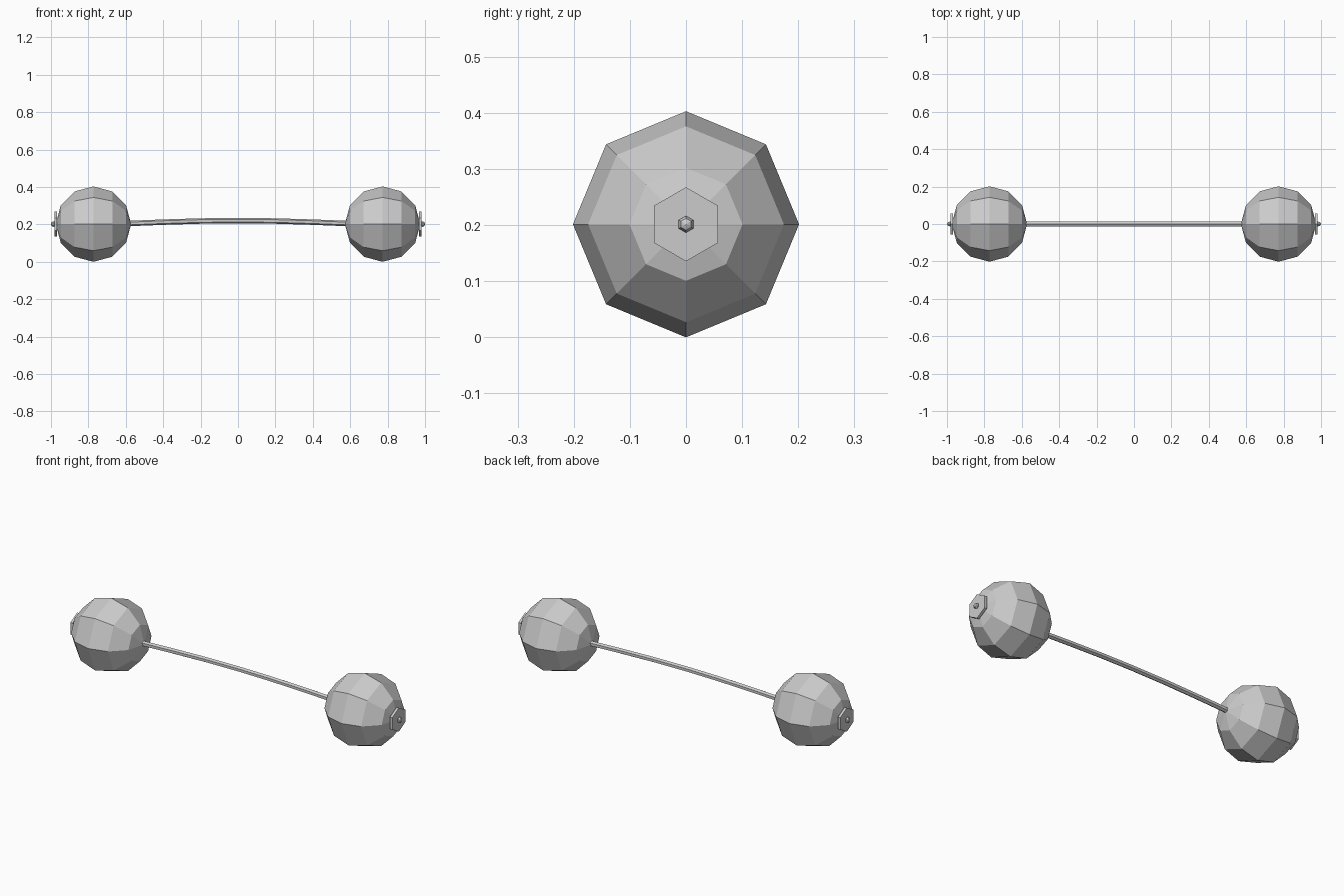
import bpy, bmesh
from math import sin, cos, pi

if "Cube" in bpy.data.objects:
    bpy.data.objects.remove(bpy.data.objects["Cube"])

CZ = 0.2015  # height of the weight axis


def lathe_x(name, rings, sides):
    """Loft rings (x, centre z, radius) along x; radius 0 makes a pole."""
    bm = bmesh.new()
    loops = []
    for x, z, r in rings:
        if r == 0:
            loops.append([bm.verts.new((x, 0, z))])
        else:
            loops.append([bm.verts.new((x, r * sin(2 * pi * i / sides),
                                        z + r * cos(2 * pi * i / sides)))
                          for i in range(sides)])
    for a, b in zip(loops, loops[1:]):
        for i in range(sides):
            j = (i + 1) % sides
            if len(a) == 1:
                bm.faces.new((a[0], b[i], b[j]))
            elif len(b) == 1:
                bm.faces.new((a[i], b[0], a[j]))
            else:
                bm.faces.new((a[i], b[i], b[j], a[j]))
    for end in (loops[0], loops[-1]):
        if len(end) > 1:
            bm.faces.new(end)
    bmesh.ops.recalc_face_normals(bm, faces=bm.faces)
    me = bpy.data.meshes.new(name)
    bm.to_mesh(me)
    bm.free()
    ob = bpy.data.objects.new(name, me)
    bpy.context.collection.objects.link(ob)
    return ob


def ball(cx, radius, rings):
    """Ring list for a sphere with its poles on the x axis."""
    return [(cx - radius * cos(pi * k / rings), CZ,
             0 if k in (0, rings) else radius * sin(pi * k / rings))
            for k in range(rings + 1)]


# slightly bowed hexagonal bar
bar_path = [(-0.97, 0.202), (-0.6, 0.204), (-0.4, 0.212), (-0.2, 0.218), (0, 0.220),
            (0.2, 0.218), (0.4, 0.212), (0.6, 0.204), (0.97, 0.202)]
lathe_x("bar", [(x, z, 0.0145) for x, z in bar_path], 6)

for side, s in (("left", -1), ("right", 1)):
    # faceted round weight
    lathe_x(side + "_weight", ball(s * 0.773, 0.2015, 6), 8)
    # hexagonal retaining nut
    lathe_x(side + "_nut", [(s * 0.968, CZ, 0.066), (s * 0.982, CZ, 0.066)], 6)
    # small rounded bar tip
    lathe_x(side + "_tip", ball(s * 0.985, 0.015, 4), 6)
